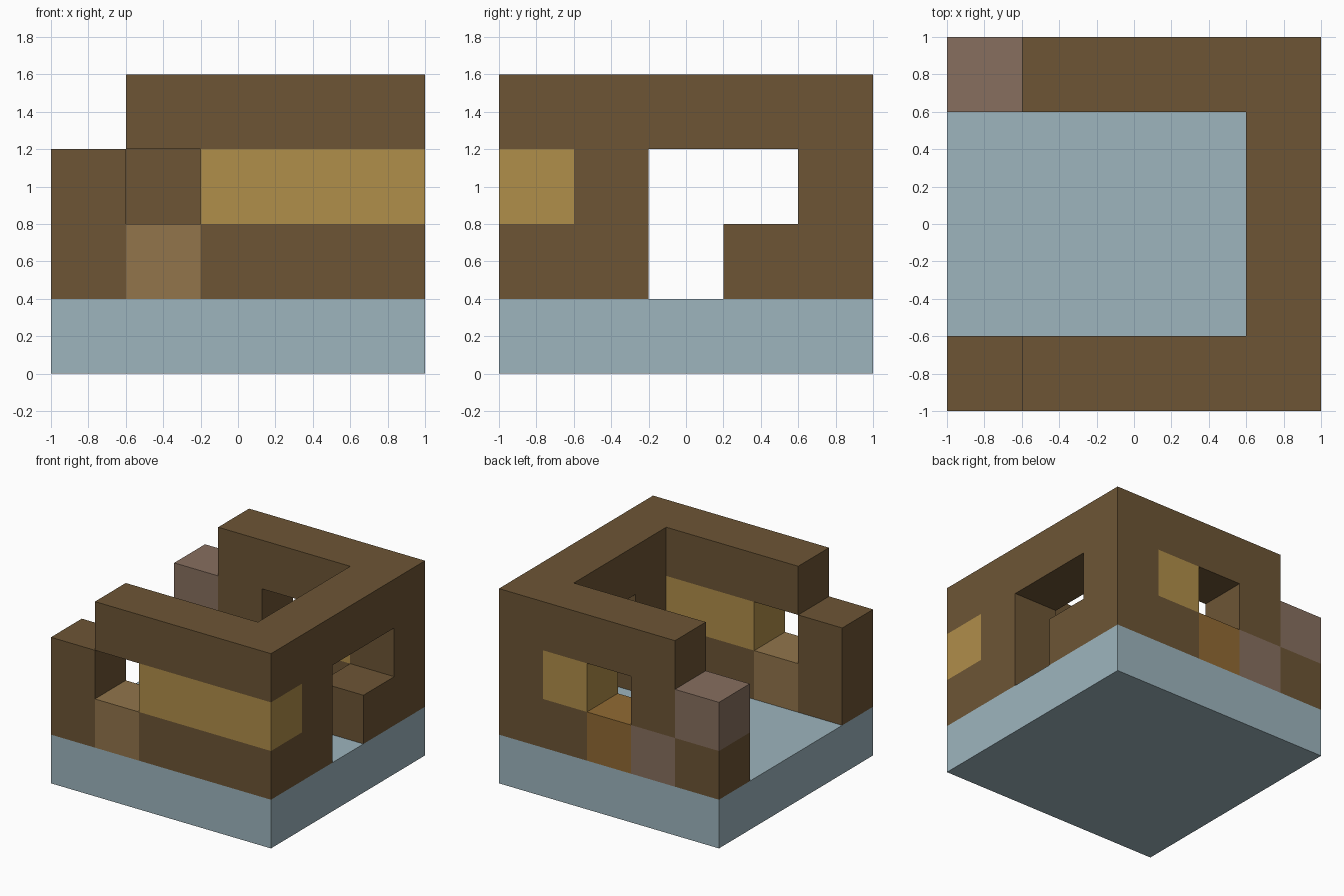
import bpy, bmesh
from mathutils import Matrix, Vector

if "Cube" in bpy.data.objects:
    bpy.data.objects.remove(bpy.data.objects["Cube"], do_unlink=True)

CELL = 0.4


def linear(c):
    c /= 255
    return c / 12.92 if c <= 0.04045 else ((c + 0.055) / 1.055) ** 2.4


def make_material(name, rgb):
    colour = [linear(c) for c in rgb] + [1]
    mat = bpy.data.materials.new(name)
    mat.use_nodes = True
    mat.diffuse_color = colour
    mat.node_tree.nodes["Principled BSDF"].inputs["Base Color"].default_value = colour
    return mat


# Each part: letter in the floor plans, object name, material name, colour
PARTS = [
    ("S", "stone_base", "pale blue stone", (157, 181, 190)),
    ("B", "timber_walls", "dark brown timber", (109, 85, 53)),
    ("Y", "window_panels", "golden yellow", (176, 142, 74)),
    ("T", "front_sill_block", "tan wood", (146, 117, 75)),
    ("O", "back_sill_block", "orange brown wood", (145, 106, 51)),
    ("M", "back_corner_blocks", "mauve brown", (135, 111, 95)),
]

# Floor plans from bottom to top; rows run back to front, columns along +x
PLANS = [
    ["SSSSS"] * 5,
    ["BMOBB", "....B", ".....", "....B", "BTBBB"],
    ["MB.YB", ".....", ".....", "....B", "B.YYY"],
    [".BBBB", "....B", "....B", "....B", ".BBBB"],
]
cells = {(x, 4 - row, z): letter
         for z, plan in enumerate(PLANS)
         for row, line in enumerate(plan)
         for x, letter in enumerate(line) if letter != "."}


def build_part(letter, name, material):
    bm = bmesh.new()
    for cell in [c for c, kind in cells.items() if kind == letter]:
        centre = (Vector(cell) - Vector((2, 2, -0.5))) * CELL
        cube = bmesh.ops.create_cube(bm, size=CELL, matrix=Matrix.Translation(centre))
        faces = {f for v in cube["verts"] for f in v.link_faces}
        # Drop the faces shared with a neighbouring block
        hidden = []
        for f in faces:
            step = (f.calc_center_median() - centre) / (CELL / 2)
            if tuple(c + round(s) for c, s in zip(cell, step)) in cells:
                hidden.append(f)
        bmesh.ops.delete(bm, geom=hidden, context="FACES")
    bmesh.ops.remove_doubles(bm, verts=bm.verts, dist=0.001)
    mesh = bpy.data.meshes.new(name)
    bm.to_mesh(mesh)
    bm.free()
    mesh.materials.append(material)
    bpy.context.collection.objects.link(bpy.data.objects.new(name, mesh))


for letter, name, mat_name, rgb in PARTS:
    build_part(letter, name, make_material(mat_name, rgb))
